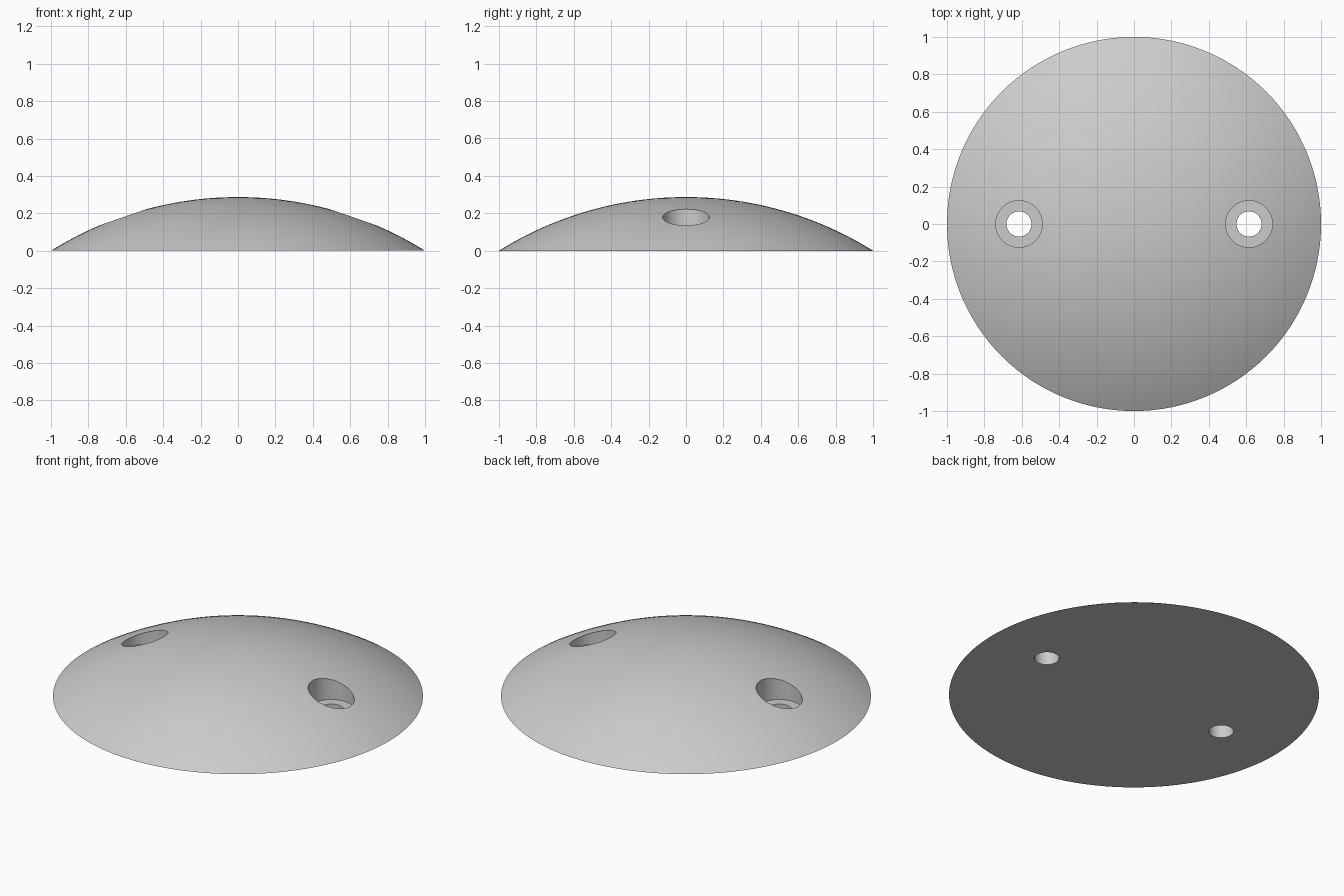
import bpy, bmesh, math
from mathutils import Vector

if "Cube" in bpy.data.objects:
    bpy.data.objects.remove(bpy.data.objects["Cube"], do_unlink=True)

HEIGHT = 0.287
RADIUS = (1 + HEIGHT ** 2) / (2 * HEIGHT)
HOLE_X = 0.615

grey = bpy.data.materials.new("light grey")
grey.use_nodes = True
grey.diffuse_color = (0.6, 0.6, 0.6, 1)
grey.node_tree.nodes["Principled BSDF"].inputs["Base Color"].default_value = (0.6, 0.6, 0.6, 1)


def lathe(name, profile, steps, x=0):
    """Spin an (r, z) profile that starts and ends on the z axis."""
    bm = bmesh.new()
    verts = [bm.verts.new((r, 0, z)) for r, z in profile]
    edges = [bm.edges.new(pair) for pair in zip(verts, verts[1:])]
    bmesh.ops.spin(bm, geom=verts + edges, cent=(0, 0, 0), axis=(0, 0, 1),
                   angle=math.tau, steps=steps, use_merge=True)
    bmesh.ops.remove_doubles(bm, verts=bm.verts, dist=1e-5)
    bmesh.ops.recalc_face_normals(bm, faces=bm.faces)
    bmesh.ops.translate(bm, verts=bm.verts, vec=Vector((x, 0, 0)))
    mesh = bpy.data.meshes.new(name)
    bm.to_mesh(mesh)
    bm.free()
    mesh.materials.append(grey)
    obj = bpy.data.objects.new(name, mesh)
    bpy.context.collection.objects.link(obj)
    return obj


# Shallow dome with a flat base
rim_angle = math.asin(1 / RADIUS)
arc = [(RADIUS * math.sin(a), HEIGHT - RADIUS + RADIUS * math.cos(a))
       for a in (rim_angle * i / 24 for i in range(25))]
dome = lathe("dome", arc + [(0, 0)], 128)

# Counterbored screw holes on either side
bore = [(0, -0.1), (0.067, -0.1), (0.067, 0.085), (0.125, 0.085), (0.125, 0.5), (0, 0.5)]
bpy.context.view_layer.objects.active = dome
dome.select_set(True)
for side, x in (("left", HOLE_X), ("right", -HOLE_X)):
    cutter = lathe(side + "_hole_cutter", bore, 48, x)
    cutter.hide_render = True
    mod = dome.modifiers.new(side + "_hole", "BOOLEAN")
    mod.operation = "DIFFERENCE"
    mod.solver = "EXACT"
    mod.object = cutter
    bpy.ops.object.modifier_apply(modifier=mod.name)
    bpy.data.objects.remove(cutter, do_unlink=True)

bpy.ops.object.shade_smooth_by_angle(angle=math.radians(25))
